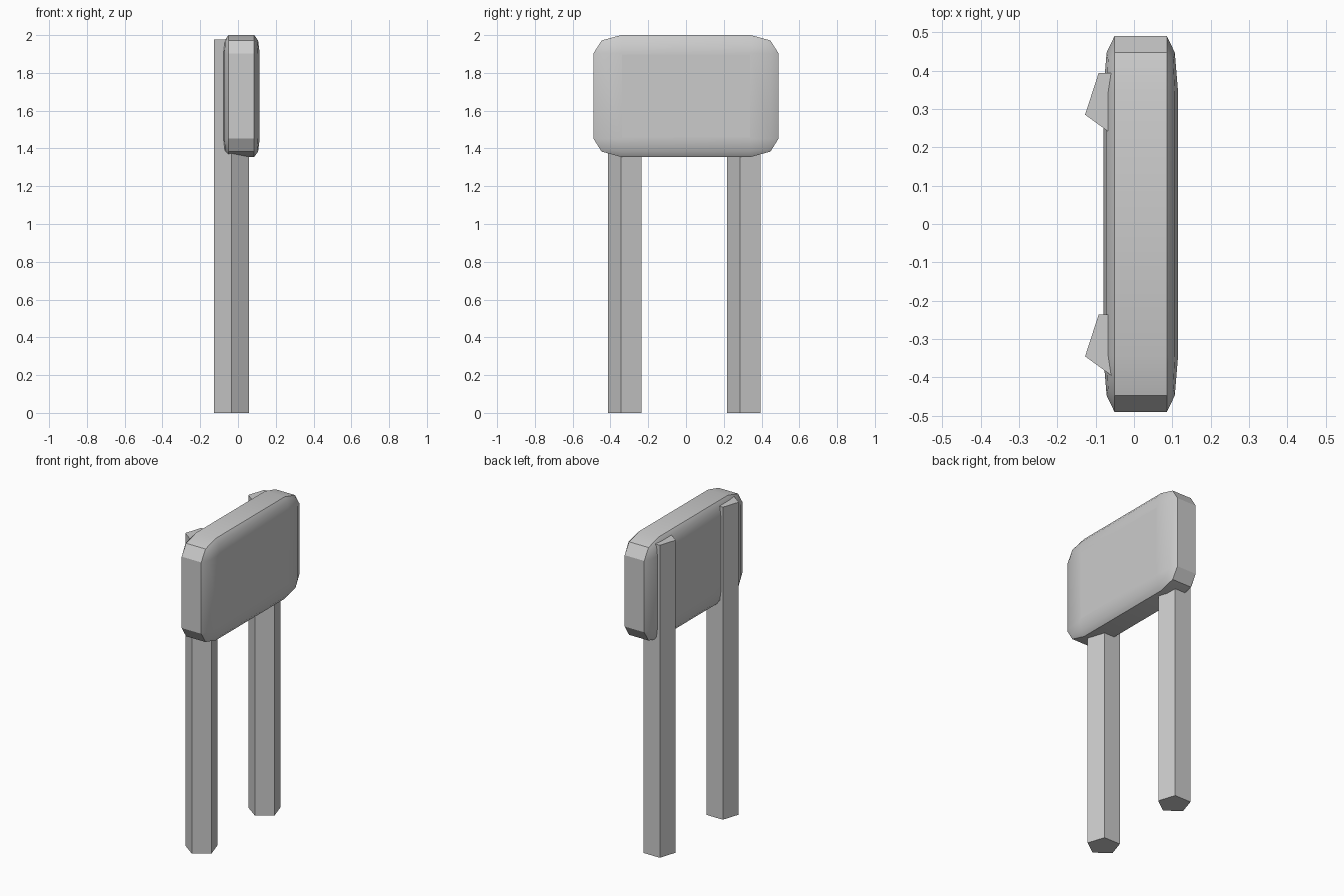
import bpy, bmesh, math

if "Cube" in bpy.data.objects:
    bpy.data.objects.remove(bpy.data.objects["Cube"])

def add_object(name, bm):
    mesh = bpy.data.meshes.new(name)
    bm.to_mesh(mesh)
    bm.free()
    ob = bpy.data.objects.new(name, mesh)
    bpy.context.collection.objects.link(ob)
    return ob

# Extents of the board
X0, X1, Y, Z0, Z1 = -0.08, 0.115, 0.49, 1.355, 2.0
BEVEL = 0.15

# Board: unit cube with a two-step bevel, then stretched to size
bm = bmesh.new()
bmesh.ops.create_cube(bm, size=1)
bmesh.ops.bevel(bm, geom=bm.edges[:], offset=BEVEL, offset_type='OFFSET',
                segments=2, profile=0.5, affect='EDGES', clamp_overlap=True)
bmesh.ops.scale(bm, vec=(X1 - X0, 2 * Y, Z1 - Z0), verts=bm.verts)
bmesh.ops.translate(bm, vec=((X0 + X1) / 2, 0, (Z0 + Z1) / 2), verts=bm.verts)
board = add_object("sign_board", bm)
bpy.context.view_layer.objects.active = board
board.select_set(True)
bpy.ops.object.shade_smooth_by_angle(angle=math.radians(30))
board.select_set(False)

# Flat display face on the front of the board
bm = bmesh.new()
dy, za, zb, x = 0.34, 1.458, 1.897, X1 + 0.0005
bm.faces.new([bm.verts.new(p) for p in
              ((x, -dy, za), (x, dy, za), (x, dy, zb), (x, -dy, zb))])
add_object("display_face", bm)

# Two identical five-sided posts, with one corner pointing towards -y
RADIUS, HEIGHT = 0.0973, 1.977
for side, cy in (("left", -0.315), ("right", 0.315)):
    bm = bmesh.new()
    ring = []
    for i in range(5):
        a = math.radians(-90 + 72 * i)
        ring.append(bm.verts.new((-0.035 + RADIUS * math.cos(a),
                                  cy + RADIUS * math.sin(a), 0)))
    base = bm.faces.new(ring)
    top = bmesh.ops.extrude_face_region(bm, geom=[base], use_keep_orig=True)
    bmesh.ops.translate(bm, vec=(0, 0, HEIGHT),
                        verts=[v for v in top["geom"] if isinstance(v, bmesh.types.BMVert)])
    bmesh.ops.recalc_face_normals(bm, faces=bm.faces)
    add_object(side + "_post", bm)
